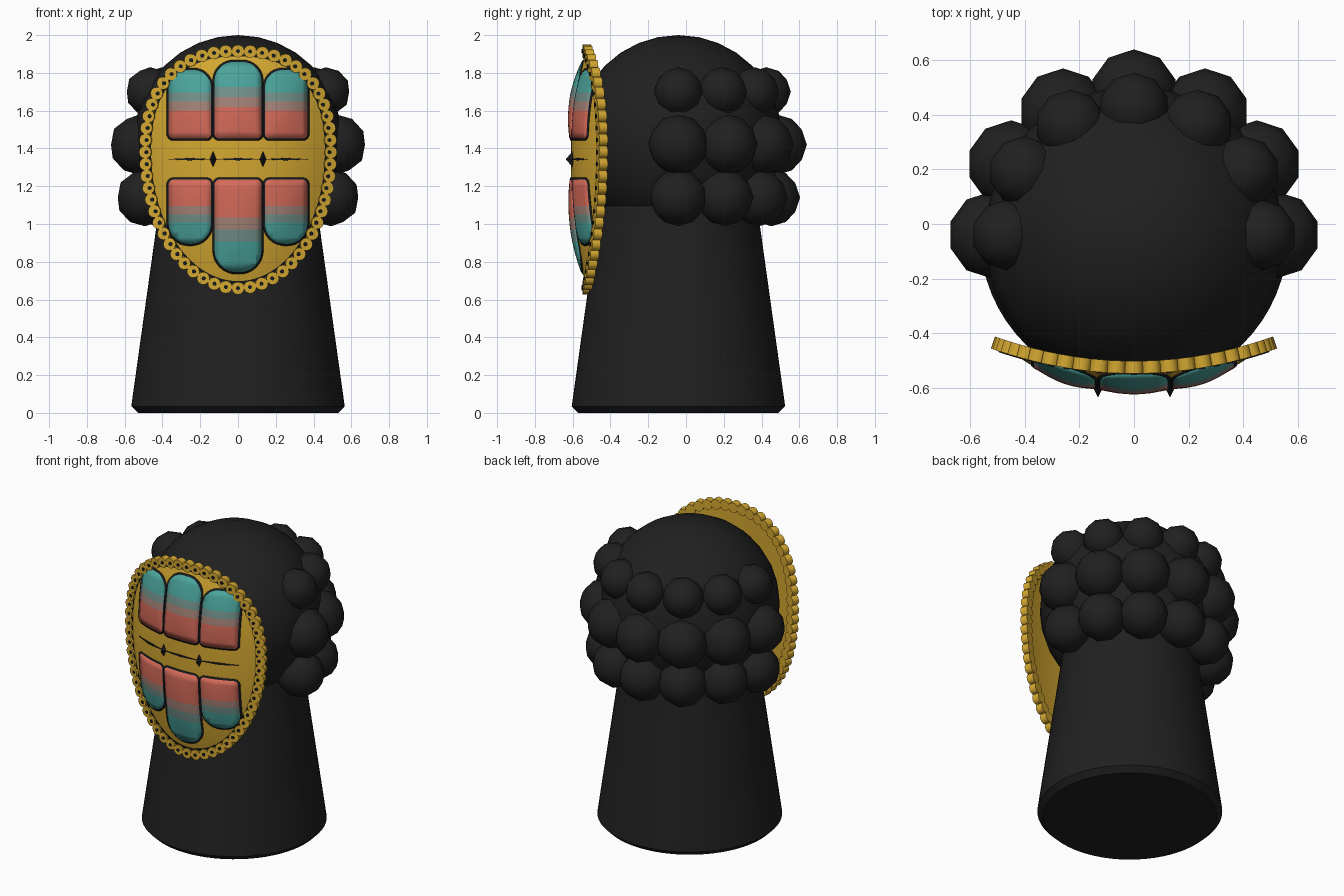
import bpy, bmesh, math
from mathutils import Vector, Matrix

cube = bpy.data.objects.get("Cube")
if cube:
    bpy.data.objects.remove(cube, do_unlink=True)


def material(name, rgb, rough=0.6):
    m = bpy.data.materials.new(name)
    m.use_nodes = True
    m.diffuse_color = (*rgb, 1)
    node = m.node_tree.nodes["Principled BSDF"]
    node.inputs["Base Color"].default_value = (*rgb, 1)
    node.inputs["Roughness"].default_value = rough
    return m


black = material("soft_black", (0.0145, 0.0145, 0.0145))
ink = material("ink_line", (0.009, 0.011, 0.013))
gold = material("gold", (0.66, 0.39, 0.03))
coral = material("coral", (0.66, 0.145, 0.1))
tan = material("dusty_tan", (0.37, 0.225, 0.185))
sage = material("grey_teal", (0.17, 0.28, 0.255))
teal = material("teal", (0.07, 0.37, 0.335))

AXIS_Y = -0.04             # centre line of body and head
HALF_W, MID_Z = 0.485, 1.38  # mask half width and widest height


def finish(bm, name, mats, smooth=True, angle=40):
    mesh = bpy.data.meshes.new(name)
    bm.to_mesh(mesh)
    bm.free()
    ob = bpy.data.objects.new(name, mesh)
    bpy.context.collection.objects.link(ob)
    for m in mats:
        mesh.materials.append(m)
    if smooth:
        bpy.ops.object.select_all(action="DESELECT")
        ob.select_set(True)
        bpy.context.view_layer.objects.active = ob
        bpy.ops.object.shade_smooth_by_angle(angle=math.radians(angle))
    return ob


# Egg outline of the mask: squarer above, elliptical below
def half(z):
    return (0.535, 2.4) if z >= MID_Z else (0.72, 2.0)


def egg(t):
    c, s = math.cos(t), math.sin(t)
    b, n = half(MID_Z + s)
    return Vector((math.copysign(abs(c) ** (2 / n), c) * HALF_W,
                   math.copysign(abs(s) ** (2 / n), s) * b))


def even_outline(count, steps=4000):
    pts = [egg(math.tau * i / steps) for i in range(steps + 1)]
    run = [0]
    for p, q in zip(pts, pts[1:]):
        run.append(run[-1] + (q - p).length)
    out, j = [], 0
    for k in range(count):
        while run[j] < run[-1] * k / count:
            j += 1
        out.append(pts[j])
    return out


def rim_y(x):
    return -0.525 + 0.34 * x * x


def mask_y(x, z):
    b, n = half(z)
    s = ((abs(x) / HALF_W) ** n + (abs(z - MID_Z) / b) ** n) ** (1 / n)
    return rim_y(x) - 0.085 * (1 - min(s, 1) ** 2.5)


# Body: tapered column with a chamfered foot
bm = bmesh.new()
profile = [(0, 0), (0.53, 0), (0.565, 0.035), (0.412, 1.13), (0, 1.13)]
vs = [bm.verts.new((r, 0, z)) for r, z in profile]
es = [bm.edges.new(pair) for pair in zip(vs, vs[1:])]
bmesh.ops.spin(bm, geom=vs + es, cent=(0, 0, 0), axis=(0, 0, 1),
               angle=math.tau, steps=64)
bmesh.ops.remove_doubles(bm, verts=bm.verts, dist=0.0005)
bmesh.ops.recalc_face_normals(bm, faces=bm.faces)
finish(bm, "body", [black], angle=30).location.y = AXIS_Y

# Head
bm = bmesh.new()
bmesh.ops.create_uvsphere(bm, u_segments=32, v_segments=16, radius=0.55)
finish(bm, "head", [black]).location = (0, AXIS_Y, 1.45)

# Hair: three half rings of round curls
for row, z, ring, r in (("upper", 1.7, 0.465, 0.13), ("middle", 1.42, 0.52, 0.16),
                        ("lower", 1.14, 0.492, 0.152)):
    bm = bmesh.new()
    for k in range(7):
        a = math.pi * k / 6
        at = Vector((ring * math.cos(a), AXIS_Y + ring * math.sin(a), z))
        bmesh.ops.create_icosphere(bm, subdivisions=2, radius=r,
                                   matrix=Matrix.Translation(at))
    finish(bm, row + "_curls", [black], angle=60)

# Mask: domed front, curved back
COUNT = 112
outline = even_outline(COUNT)


def mask_ring(bm, s, y_of):
    ring = []
    for p in outline:
        x, z = p.x * s, MID_Z + p.y * s
        ring.append(bm.verts.new((x, y_of(x, z), z)))
    return ring


def loft(bm, rings):
    for a, b in zip(rings, rings[1:]):
        for i in range(COUNT):
            j = (i + 1) % COUNT
            bm.faces.new((a[i], a[j], b[j], b[i]))


bm = bmesh.new()
levels = [0.04] + [k / 10 for k in range(1, 11)]
back = lambda x, z: rim_y(x) + 0.012
rings = [mask_ring(bm, s, mask_y) for s in levels]
rings += [mask_ring(bm, s, back) for s in reversed(levels)]
loft(bm, rings)
bm.faces.new(rings[0])
bm.faces.new(rings[-1])
bmesh.ops.recalc_face_normals(bm, faces=bm.faces)
finish(bm, "mask", [gold])

# Dark line just inside the mask edge
bm = bmesh.new()
raised = lambda x, z: mask_y(x, z) - 0.005
loft(bm, [mask_ring(bm, s, f) for s, f in
          ((0.948, mask_y), (0.948, raised), (0.97, raised), (0.97, mask_y))])
bmesh.ops.recalc_face_normals(bm, faces=bm.faces)
finish(bm, "mask_edge_line", [ink])


# Scalloped rim with a dark dot on each scallop
def discs(name, radius, depth, lift, sides, mat, scale):
    bm = bmesh.new()
    for p in outline[::2]:
        x = p.x * scale
        turn = Matrix.Rotation(math.atan(0.68 * x), 4, "Z")
        at = Matrix.Translation((x, rim_y(x) - lift, MID_Z + p.y * scale))
        bmesh.ops.create_cone(bm, cap_ends=True, segments=sides, radius1=radius,
                              radius2=radius, depth=depth,
                              matrix=at @ turn @ Matrix.Rotation(math.pi / 2, 4, "X"))
    finish(bm, name, [mat])


discs("rim_scallops", 0.034, 0.046, 0, 12, gold, 1)
discs("rim_dots", 0.011, 0.008, 0.024, 8, ink, 1)


# Thin plate laid over the mask surface, striped by height fractions
def plate(name, pts, lift, dome, mats, cuts=()):
    bm = bmesh.new()
    bm.faces.new([bm.verts.new((x, 0, z)) for x, z in pts])
    xs, zs = [p[0] for p in pts], [p[1] for p in pts]
    cx, cz = (min(xs) + max(xs)) / 2, (min(zs) + max(zs)) / 2
    hx, hz = (max(xs) - min(xs)) / 2, (max(zs) - min(zs)) / 2
    flip = cz < MID_Z    # lower panels run from coral at the top downward
    lines = [cz + (1 - 2 * c if flip else 2 * c - 1) * hz for c in cuts]
    planes = [((0, 0, z), (0, 0, 1)) for z in
              lines + [cz + hz * (k / 5 - 1) for k in range(1, 10)]]
    planes += [((cx + hx * (k / 4 - 1), 0, 0), (1, 0, 0)) for k in range(1, 8)]
    for co, no in planes:
        bmesh.ops.bisect_plane(bm, geom=bm.verts[:] + bm.edges[:] + bm.faces[:],
                               plane_co=co, plane_no=no, dist=0.0001)
    for f in bm.faces:
        z = f.calc_center_median().z
        f.material_index = sum((z < c) if flip else (z > c) for c in lines)
    for v in bm.verts:
        u, w = (v.co.x - cx) / hx, (v.co.z - cz) / hz
        v.co.y = mask_y(v.co.x, v.co.z) - lift - dome * (1 - u * u) * (1 - w * w)
    bm.normal_update()
    for f in bm.faces:
        if f.normal.y > 0:
            f.normal_flip()
    ob = finish(bm, name, mats)
    shell = ob.modifiers.new("thickness", "SOLIDIFY")
    shell.thickness, shell.offset = 0.008, -1


def rounded(x, z0, z1, hw, r_low, r_high):
    pts = []
    for q, (sx, z, r) in enumerate(((1, z1, r_high), (-1, z1, r_high),
                                    (-1, z0, r_low), (1, z0, r_low))):
        zc = z - r if z == z1 else z + r
        for k in range(9):
            a = math.pi / 2 * (q + k / 8)
            pts.append((x + sx * (hw - r) + r * math.cos(a), zc + r * math.sin(a)))
    return pts


# Six striped panels on dark backings, and the thin dividing line
for side, x in (("left", 0.255), ("middle", 0), ("right", -0.255)):
    mid = x == 0
    hw = 0.124 if mid else 0.112
    big = 0.1 if mid else 0.09
    for level, z0, z1, r0, r1 in (
            ("upper", 1.452, 1.858 if mid else 1.815, 0.025, big),
            ("lower", 0.745 if mid else 0.895, 1.235, big + 0.015, 0.025)):
        name = f"{level}_{side}_panel"
        e = 0.011
        plate(name + "_border", rounded(x, z0 - e, z1 + e, hw + e, r0 + e, r1 + e),
              0.005, 0, [ink])
        plate(name, rounded(x, z0, z1, hw, r0, r1), 0.008, 0.016,
              [coral, tan, sage, teal], (0.41, 0.54, 0.67))
    plate(side + "_divider", [(x - 0.118, 1.343), (x, 1.337), (x + 0.118, 1.343),
                              (x, 1.349)], 0.006, 0, [ink])

# Diamond studs between the divider pieces
for side, x in (("left", 0.132), ("right", -0.132)):
    bm = bmesh.new()
    bmesh.ops.create_uvsphere(bm, u_segments=4, v_segments=2, radius=1)
    bmesh.ops.scale(bm, vec=(0.018, 0.036, 0.042), verts=bm.verts)
    ob = finish(bm, side + "_diamond_stud", [ink], smooth=False)
    ob.location = (x, mask_y(x, 1.343), 1.343)
